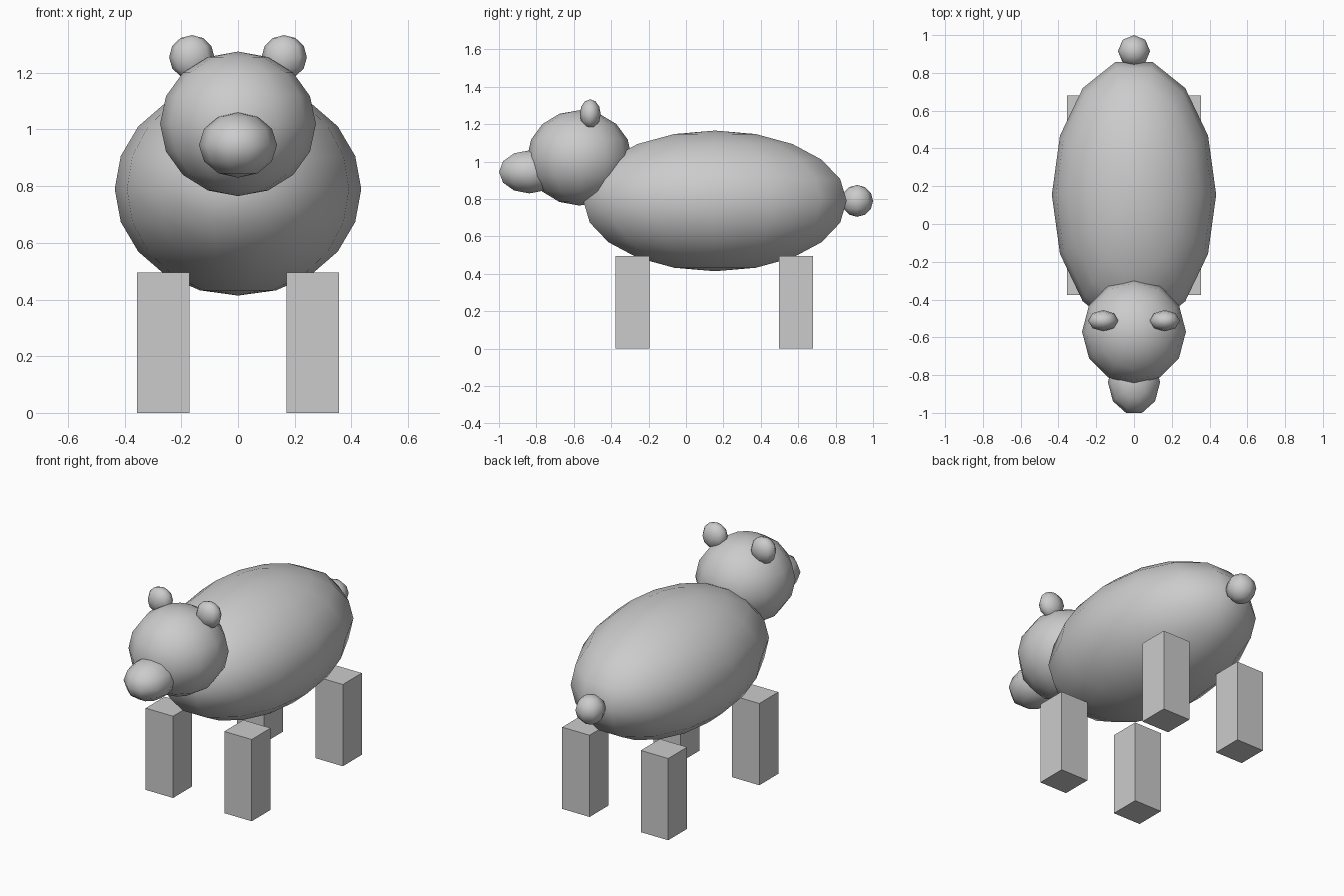
import bpy, bmesh
from math import sin, cos, pi
from mathutils import Matrix, Vector

if "Cube" in bpy.data.objects:
    bpy.data.objects.remove(bpy.data.objects["Cube"])


def add_object(name, bm):
    mesh = bpy.data.meshes.new(name)
    bm.to_mesh(mesh)
    bm.free()
    obj = bpy.data.objects.new(name, mesh)
    bpy.context.collection.objects.link(obj)
    return obj


def ellipsoid(name, center, radii, segments, rings):
    """Half-circle profile turned around z, with a corner on the x axis."""
    bm = bmesh.new()
    angles = [pi * i / rings for i in range(rings + 1)]
    verts = [bm.verts.new((sin(a), 0, cos(a))) for a in angles]
    edges = [bm.edges.new(pair) for pair in zip(verts, verts[1:])]
    bmesh.ops.spin(bm, geom=verts + edges, cent=(0, 0, 0), axis=(0, 0, 1),
                   angle=2 * pi, steps=segments)
    bmesh.ops.remove_doubles(bm, verts=bm.verts[:], dist=1e-4)
    bmesh.ops.recalc_face_normals(bm, faces=bm.faces[:])
    for v in bm.verts:
        v.co = Vector(center) + v.co * Vector(radii)
    for f in bm.faces:
        f.smooth = True
    return add_object(name, bm)


def box(name, center, size):
    bm = bmesh.new()
    bmesh.ops.create_cube(
        bm, size=1, matrix=Matrix.Translation(center) @ Matrix.Diagonal((*size, 1)))
    return add_object(name, bm)


# Body, head, snout and tail
ellipsoid("body", (0, 0.155, 0.79), (0.435, 0.722, 0.376), 14, 10)
ellipsoid("head", (0, -0.57, 1.02), (0.275, 0.28, 0.255), 12, 8)
ellipsoid("snout", (0, -0.838, 0.945), (0.138, 0.17, 0.115), 10, 6)
ellipsoid("tail", (0, 0.915, 0.79), (0.085, 0.085, 0.085), 8, 6)

# Ears and legs, mirrored left and right
for side, s in (("left", 1), ("right", -1)):
    ellipsoid(f"{side}_ear", (s * 0.163, -0.512, 1.255), (0.08, 0.056, 0.078), 8, 6)
    for end, y in (("front", -0.286), ("back", 0.588)):
        box(f"{end}_{side}_leg", (s * 0.264, y, 0.248), (0.184, 0.182, 0.496))
